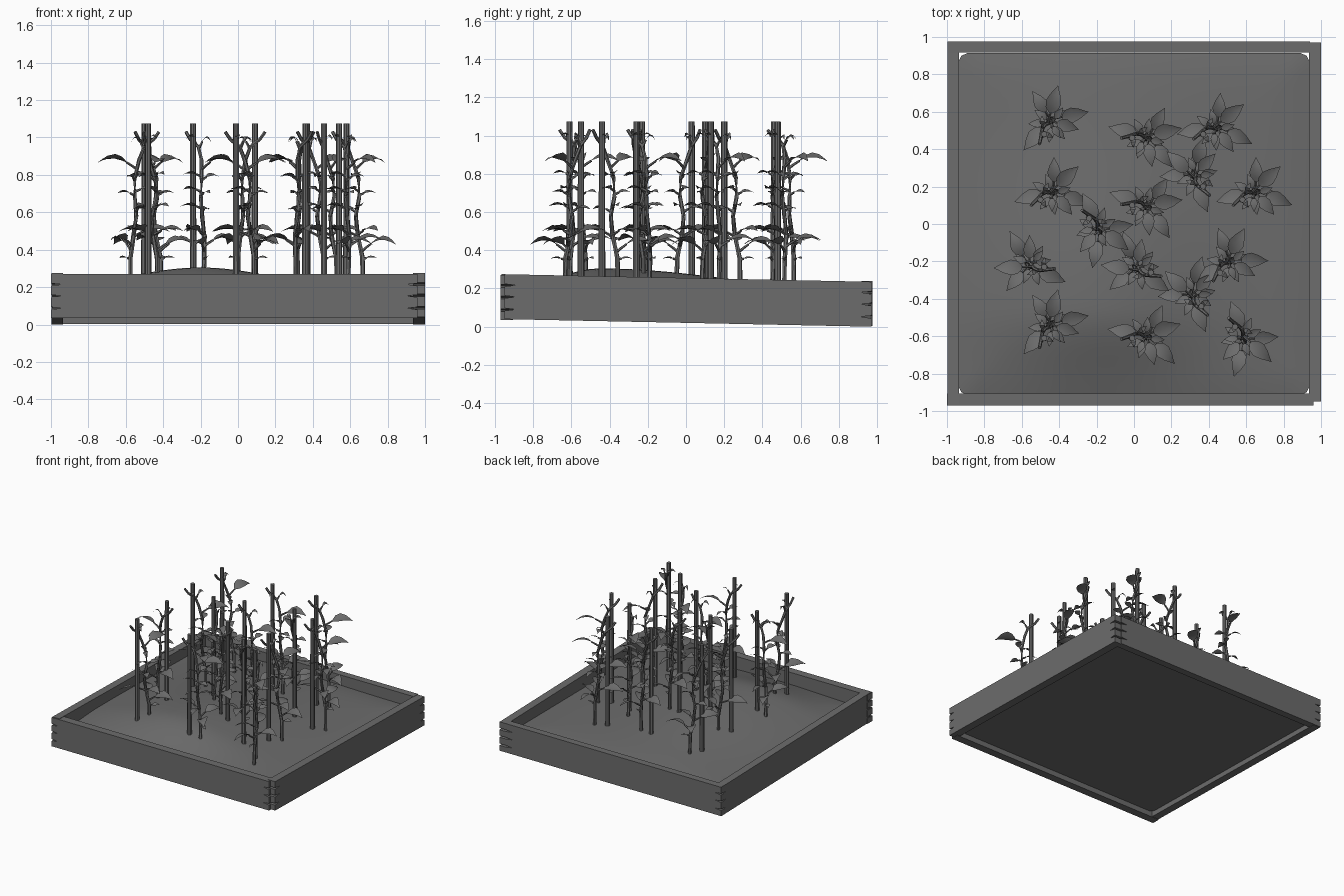
import bpy, bmesh, math
from mathutils import Vector, Matrix

if "Cube" in bpy.data.objects:
    bpy.data.objects.remove(bpy.data.objects["Cube"])

dark = bpy.data.materials.new("dark_grey")
dark.diffuse_color = (0.15, 0.15, 0.15, 1)
dark.use_nodes = True
dark.node_tree.nodes["Principled BSDF"].inputs["Base Color"].default_value = dark.diffuse_color


def make_object(name, bm, smooth=None):
    bmesh.ops.recalc_face_normals(bm, faces=bm.faces[:])
    me = bpy.data.meshes.new(name)
    bm.to_mesh(me)
    bm.free()
    me.materials.append(dark)
    ob = bpy.data.objects.new(name, me)
    bpy.context.collection.objects.link(ob)
    if smooth is not None:
        bpy.context.view_layer.objects.active = ob
        ob.select_set(True)
        bpy.ops.object.shade_smooth_by_angle(angle=math.radians(smooth))
        ob.select_set(False)
    return ob


# Planks: board outline with wedge notches at both ends, extruded through its thickness
def plank(name, axis, a0, a1, b0, b1, z_at, h=0.235, notch=0.055):
    levels = [0.22, 0.5, 0.76]
    def end(a, inward):
        pts = [(a, 0)]
        for f in levels:
            pts += [(a, (f - 0.035) * h), (a + inward * notch, f * h), (a, (f + 0.025) * h)]
        return pts + [(a, h)]
    outline = end(a1, -1) + end(a0, 1)[::-1]
    bm = bmesh.new()
    vs = []
    for a, z in outline:
        x, y = (a, b0) if axis == 'x' else (b0, a)
        vs.append(bm.verts.new((x, y, z + z_at(y))))
    f = bm.faces.new(vs)
    ext = bmesh.ops.extrude_face_region(bm, geom=[f])
    d = Vector((0, b1 - b0, 0)) if axis == 'x' else Vector((b1 - b0, 0, 0))
    bmesh.ops.translate(bm, vec=d, verts=[v for v in ext['geom'] if isinstance(v, bmesh.types.BMVert)])
    make_object(name, bm)


def tilt(y):
    return 0.02 - 0.0206 * y


plank("front_plank", 'x', -1.0, 0.96, -0.97, -0.905, lambda y: 0.036)
plank("back_plank", 'x', -0.998, 0.94, 0.918, 0.975, lambda y: 0.003)
plank("left_plank", 'y', -0.965, 0.968, -0.997, -0.935, tilt)
plank("right_plank", 'y', -0.95, 0.97, 0.935, 1.0, tilt)


# Soil: rounded square slab with a broad off-centre mound, falling off at the rim
def soil_height(x, y):
    edge = max(abs(x) / 0.94, abs(y) / 0.915)
    dx, dy = x + 0.2, y + 0.45
    mound = 0.137 * math.exp(-dx * dx / 0.35 - dy * dy / (0.12 if dy < 0 else 0.9))
    return 0.168 + mound - 0.02 * edge ** 8


bm = bmesh.new()
bmesh.ops.create_grid(bm, x_segments=36, y_segments=36, size=1)
HX, HY, R = 0.94, 0.915, 0.055
for v in bm.verts:
    x, y = v.co.x * HX, v.co.y * HY
    cx, cy = max(abs(x) - (HX - R), 0), max(abs(y) - (HY - R), 0)
    if cx > 0 and cy > 0:
        k = max(cx, cy) / math.hypot(cx, cy)
        x = math.copysign(HX - R + cx * k, x)
        y = math.copysign(HY - R + cy * k, y)
    v.co = (x, y, soil_height(x, y))
rim = [e for e in bm.edges if e.is_boundary]
ext = bmesh.ops.extrude_edge_only(bm, edges=rim)
for v in ext['geom']:
    if isinstance(v, bmesh.types.BMVert):
        v.co.z = tilt(v.co.y) + 0.04
bmesh.ops.contextual_create(bm, geom=[e for e in ext['geom'] if isinstance(e, bmesh.types.BMEdge)])
make_object("soil", bm, 40)


# Tapered tube along a path of points
def tube(bm, pts, r0, r1, sides=6):
    rings = []
    for i, p in enumerate(pts):
        d = pts[min(i + 1, len(pts) - 1)] - pts[max(i - 1, 0)]
        q = d.to_track_quat('Z', 'Y')
        r = r0 + (r1 - r0) * i / (len(pts) - 1)
        rings.append([bm.verts.new(p + q @ Vector((r * math.cos(2 * math.pi * k / sides),
                      r * math.sin(2 * math.pi * k / sides), 0))) for k in range(sides)])
    for a, b in zip(rings, rings[1:]):
        for k in range(sides):
            bm.faces.new((a[k], a[(k + 1) % sides], b[(k + 1) % sides], b[k]))
    bm.faces.new(rings[0])
    bm.faces.new(rings[-1])


# Leaf: short stalk and a pointed blade folded along its midrib, arching over
def leaf(bm, base, angle, length, rise):
    m = Matrix.Translation(base) @ Matrix.Rotation(math.radians(angle), 4, 'Z')
    stalk = 0.28
    def mid(t):
        return Vector((t * length, 0, rise * math.sin(t * 2.5)))
    tube(bm, [m @ mid(t) for t in (0, stalk / 2, stalk)], 0.008, 0.006, 5)
    rows = []
    for t, w in ((0.0, 0.06), (0.15, 0.2), (0.38, 0.25), (0.65, 0.17), (0.85, 0.07), (1.0, 0.004)):
        c = mid(stalk + t * (1 - stalk))
        w *= length * 0.8
        rows.append([bm.verts.new(m @ (c + Vector((0, s * w, w * (0.25 * abs(s) + 0.3 * s)))))
                     for s in (-1, 0, 1)])
    for a, b in zip(rows, rows[1:]):
        for k in (0, 1):
            bm.faces.new((a[k], a[k + 1], b[k + 1], b[k]))


STEM = [(0.09, 0.04, 0.12), (0.085, 0.045, 0.36), (0.06, 0.05, 0.48), (0.05, 0.04, 0.58),
        (0.068, 0.03, 0.68), (0.065, 0.035, 0.78), (0.03, 0.04, 0.88), (0.005, 0.028, 0.95),
        (-0.03, -0.01, 0.99), (-0.05, -0.03, 1.03)]
# angle, length, start height, rise
LEAVES = [(42, 0.21, 0.83, 0.06), (-22, 0.20, 0.39, 0.065), (90, 0.18, 0.42, 0.05),
          (197, 0.21, 0.47, 0.045), (-50, 0.17, 0.48, 0.035), (150, 0.11, 0.60, 0.025),
          (-80, 0.12, 0.62, 0.02), (20, 0.10, 0.69, 0.02), (230, 0.11, 0.71, 0.02),
          (110, 0.11, 0.77, 0.03), (270, 0.10, 0.79, 0.02), (0, 0.08, 0.35, 0.01),
          (60, 0.07, 0.94, 0.06), (-60, 0.07, 0.96, 0.05)]


def stem_at(z):
    for a, b in zip(STEM, STEM[1:]):
        if z <= b[2]:
            return Vector(a).lerp(Vector(b), (z - a[2]) / (b[2] - a[2]))
    return Vector(STEM[-1])


bm = bmesh.new()
tube(bm, [Vector(p) for p in STEM], 0.013, 0.009)
for ang, ln, z, rise in LEAVES:
    leaf(bm, stem_at(z), ang, ln, rise)
first = make_object("vine", bm, 35)

bm = bmesh.new()
tube(bm, [Vector((0, 0, 0.1)), Vector((0, 0, 1.075))], 0.018, 0.016, 8)
first_stake = make_object("stake", bm, 35)

# Stake positions and turn of each plant
PLANTS = [(-0.48, 0.48, 33), (-0.01, 0.46, -30), (0.37, 0.48, -5), (0.37, 0.20, 95),
          (-0.50, 0.13, 0), (-0.01, 0.10, -35), (0.58, 0.13, 0), (-0.24, 0.03, -80),
          (-0.48, -0.23, 140), (0.09, -0.26, 130), (0.46, -0.26, 20), (0.36, -0.44, 95),
          (-0.48, -0.61, 33), (-0.01, -0.61, -25), (0.54, -0.55, -85)]
for i, (x, y, a) in enumerate(PLANTS):
    for src, name in ((first, "vine"), (first_stake, "stake")):
        ob = src
        if i:
            ob = src.copy()
            bpy.context.collection.objects.link(ob)
        ob.name = f"{name}_{i + 1}"
        ob.location = (x, y, 0)
        ob.rotation_euler = (0, 0, math.radians(a))
